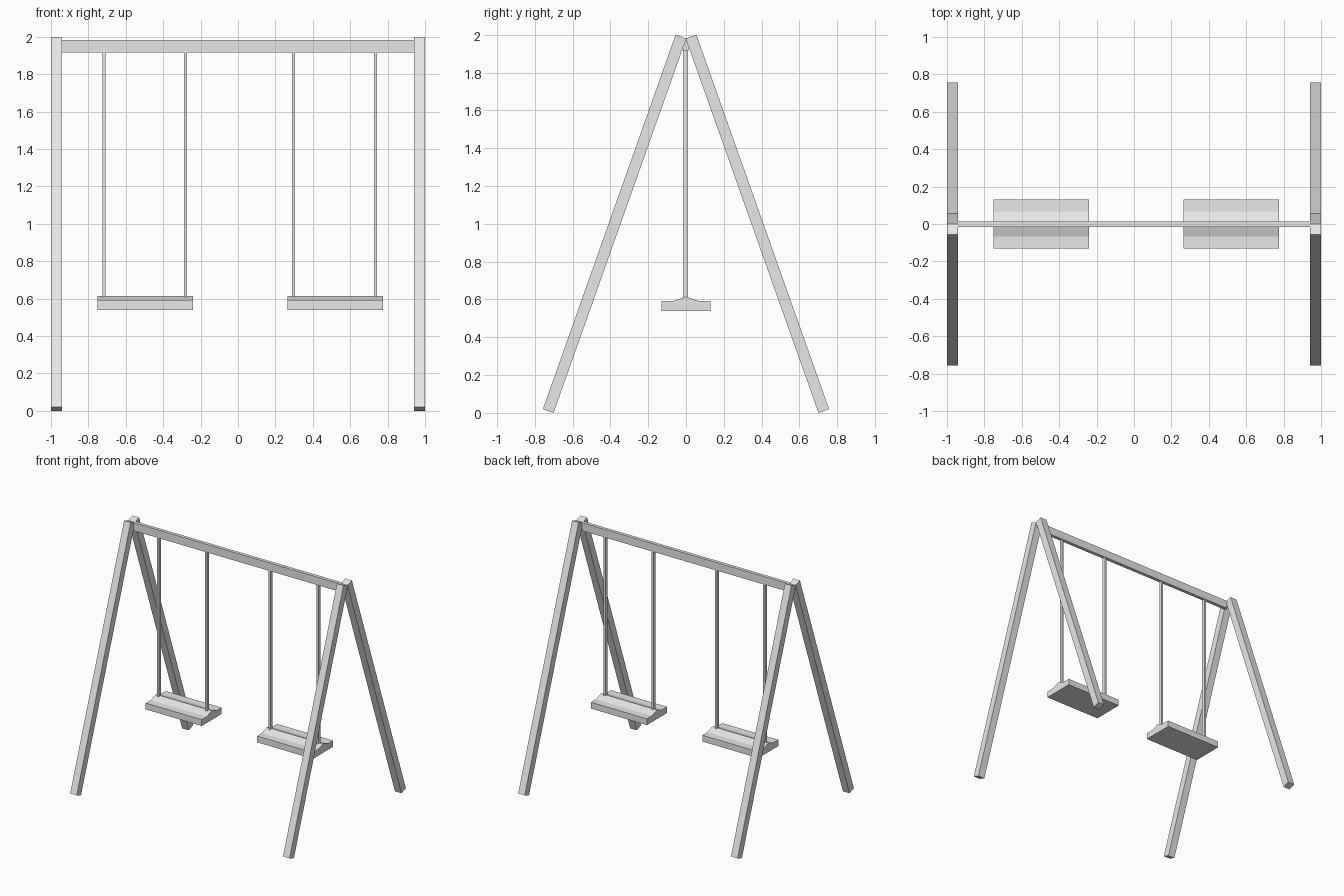
import bpy, bmesh
from mathutils import Vector

if "Cube" in bpy.data.objects:
    bpy.data.objects.remove(bpy.data.objects["Cube"], do_unlink=True)

GREY = (0.8, 0.8, 0.8, 1)
grey = bpy.data.materials.new("light_grey")
grey.diffuse_color = GREY
grey.use_nodes = True
grey.node_tree.nodes["Principled BSDF"].inputs["Base Color"].default_value = GREY


def prism(name, profile, x0, x1):
    """Extrude a (y, z) profile along x from x0 to x1."""
    bm = bmesh.new()
    face = bm.faces.new([bm.verts.new((x0, y, z)) for y, z in profile])
    extruded = bmesh.ops.extrude_face_region(bm, geom=[face])["geom"]
    moved = [v for v in extruded if isinstance(v, bmesh.types.BMVert)]
    bmesh.ops.translate(bm, verts=moved, vec=(x1 - x0, 0, 0))
    bmesh.ops.recalc_face_normals(bm, faces=bm.faces)
    mesh = bpy.data.meshes.new(name)
    bm.to_mesh(mesh)
    bm.free()
    mesh.materials.append(grey)
    obj = bpy.data.objects.new(name, mesh)
    bpy.context.collection.objects.link(obj)
    return obj


def rectangle(y, half, z0, z1):
    return [(y - half, z0), (y + half, z0), (y + half, z1), (y - half, z1)]


# Slanted legs: square-cut beams that meet under the ridge
foot, top = Vector((-0.757, 0.02)), Vector((-0.055, 2.0))
along = (top - foot).normalized()
across = Vector((along.y, -along.x)) * 0.06
leg = [foot, foot + across, top + across, top]
for side, x0 in (("right", -1.0), ("left", 0.94)):
    for end, sign in (("front", 1), ("back", -1)):
        prism(f"{end}_{side}_leg", [(p.x * sign, p.y) for p in leg], x0, x0 + 0.06)

# Top beam between the leg pairs
prism("top_beam", rectangle(-0.001, 0.014, 1.917, 1.983), -0.94, 0.94)

# Seats with a low ridge along the middle, each hung from two ropes
half_seat = [(0.13, 0.54), (0.13, 0.592), (0.066, 0.592)]
seat = half_seat + [(0, 0.615)] + [(-y, z) for y, z in reversed(half_seat)]
for side, x in (("right", -0.495), ("left", 0.52)):
    prism(f"{side}_seat", seat, x - 0.255, x + 0.255)
    for place, offset in (("right", -0.222), ("left", 0.215)):
        rope_x = x + offset
        prism(f"{side}_seat_{place}_rope", rectangle(-0.003, 0.013, 0.605, 1.92),
              rope_x - 0.008, rope_x + 0.008)
